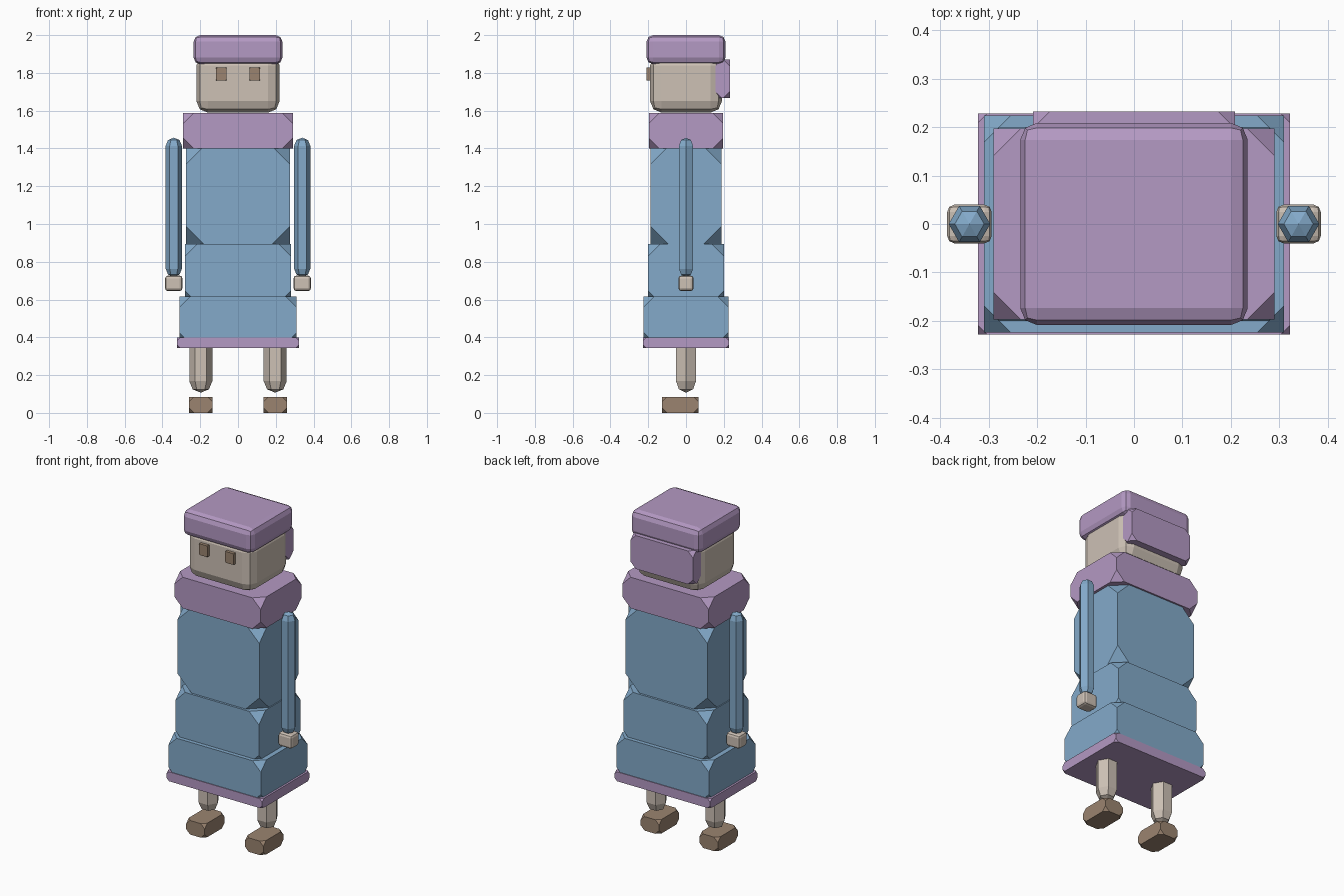
import bpy, bmesh, math
from itertools import product

if "Cube" in bpy.data.objects:
    bpy.data.objects.remove(bpy.data.objects["Cube"])


def material(name, rgb):
    m = bpy.data.materials.new(name)
    m.diffuse_color = (*rgb, 1)
    m.use_nodes = True
    m.node_tree.nodes["Principled BSDF"].inputs["Base Color"].default_value = m.diffuse_color
    return m


PURPLE = material("soft purple", (0.456, 0.319, 0.546))
BLUE = material("sky blue", (0.227, 0.402, 0.591))
SKIN = material("pale skin", (0.61, 0.533, 0.462))
BROWN = material("brown", (0.328, 0.231, 0.162))


def finish(bm, name, mat):
    bmesh.ops.recalc_face_normals(bm, faces=bm.faces)
    me = bpy.data.meshes.new(name)
    bm.to_mesh(me)
    bm.free()
    me.materials.append(mat)
    ob = bpy.data.objects.new(name, me)
    bpy.context.collection.objects.link(ob)
    return ob


def cut_box(name, mat, lo, hi, cut):
    """Box whose eight corners are sliced off; edges stay sharp."""
    bm = bmesh.new()
    mid = [(a + b) / 2 for a, b in zip(lo, hi)]
    half = [(b - a) / 2 for a, b in zip(lo, hi)]
    for s in product((-1, 1), repeat=3):
        for axis in range(3):
            h = list(half)
            h[axis] -= cut
            bm.verts.new([m + k * d for m, k, d in zip(mid, s, h)])
    bmesh.ops.convex_hull(bm, input=bm.verts[:])
    bmesh.ops.dissolve_limit(bm, angle_limit=0.01, verts=bm.verts[:], edges=bm.edges[:])
    return finish(bm, name, mat)


def round_box(name, mat, lo, hi, bevel, segments=2):
    """Box with bevelled edges."""
    bm = bmesh.new()
    bmesh.ops.create_cube(bm, size=1)
    for v in bm.verts:
        v.co = [(a + b) / 2 + c * (b - a) for a, b, c in zip(lo, hi, v.co)]
    bmesh.ops.bevel(bm, geom=bm.edges[:], offset=bevel, offset_type='OFFSET',
                    segments=segments, profile=0.5, affect='EDGES')
    return finish(bm, name, mat)


def capsule(name, mat, x, z0, z1, r, cap, sides=6):
    """Six-sided limb with domed ends."""
    bm = bmesh.new()
    k = math.sqrt(0.5)
    profile = [(r * k, z0 + cap * (1 - k)), (r, z0 + cap),
               (r, z1 - cap), (r * k, z1 - cap * (1 - k))]
    rings = [[bm.verts.new((x + q * math.cos(i * math.tau / sides),
                            q * math.sin(i * math.tau / sides), z))
              for i in range(sides)] for q, z in profile]
    bottom, top = bm.verts.new((x, 0, z0)), bm.verts.new((x, 0, z1))
    for i in range(sides):
        j = (i + 1) % sides
        for a, b in zip(rings, rings[1:]):
            bm.faces.new((a[i], a[j], b[j], b[i]))
        bm.faces.new((bottom, rings[0][j], rings[0][i]))
        bm.faces.new((top, rings[-1][i], rings[-1][j]))
    return finish(bm, name, mat)


# Robe, from hem up to collar
cut_box("hem", PURPLE, (-.322, -.228, .343), (.322, .228, .40), .018)
cut_box("skirt", BLUE, (-.31, -.224, .37), (.31, .224, .615), .055)
cut_box("waist", BLUE, (-.28, -.20, .58), (.28, .20, .895), .065)
cut_box("torso", BLUE, (-.274, -.187, .895), (.274, .187, 1.41), .092)
cut_box("collar", PURPLE, (-.29, -.197, 1.40), (.29, .197, 1.588), .056)

# Head, hat and back flap
round_box("head", SKIN, (-.22, -.19, 1.59), (.22, .19, 1.90), .06)
round_box("hat", PURPLE, (-.235, -.209, 1.846), (.235, .209, 2.0), .035)
cut_box("hat_back_flap", PURPLE, (-.209, .155, 1.668), (.209, .232, 1.87), .034)

# Paired parts
for side, s in (("left", -1), ("right", 1)):
    def pair(x, w):
        return s * x - w, s * x + w

    a, b = pair(.088, .028)
    cut_box(side + "_eye", BROWN, (a, -.209, 1.76), (b, -.175, 1.828), .007)

    capsule(side + "_arm", BLUE, s * .34, .72, 1.457, .043, .043)
    a, b = pair(.34, .046)
    round_box(side + "_hand", SKIN, (a, -.04, .645), (b, .04, .727), .015)

    capsule(side + "_leg", SKIN, s * .197, .107, .48, .061, .061)
    a, b = pair(.197, .062)
    cut_box(side + "_foot", BROWN, (a, -.127, 0), (b, .065, .085), .026)
